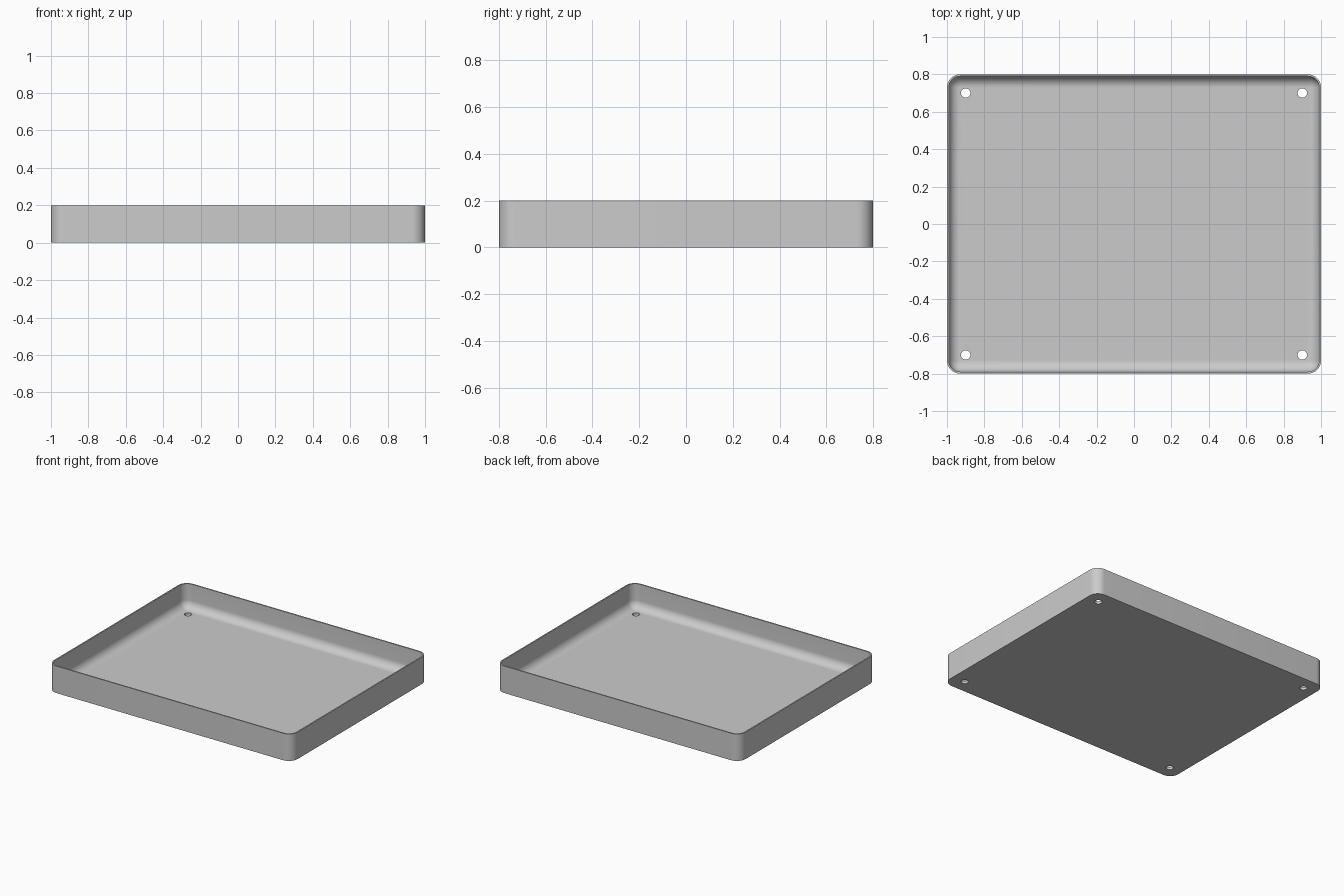
import bpy
import bmesh
from math import sin, cos, pi

cube = bpy.data.objects.get("Cube")
if cube:
    bpy.data.objects.remove(cube, do_unlink=True)

HALF_X, HALF_Y, HEIGHT = 1.0, 0.8, 0.2
CORNER = 0.07      # outer corner radius
WALL = 0.01        # wall thickness
FLOOR = 0.02       # floor thickness
FILLET = CORNER - WALL
STEPS = 12

grey = bpy.data.materials.new("light grey")
grey.use_nodes = True
colour = (0.6, 0.6, 0.6, 1)
grey.diffuse_color = colour
grey.node_tree.nodes["Principled BSDF"].inputs["Base Color"].default_value = colour


def ring(bm, inset, z):
    """Rounded rectangle of vertices, moved inward by inset."""
    r = CORNER - inset
    verts = []
    for k, (sx, sy) in enumerate(((1, 1), (-1, 1), (-1, -1), (1, -1))):
        for i in range(STEPS + 1):
            a = (k + i / STEPS) * pi / 2
            verts.append(bm.verts.new((sx * (HALF_X - CORNER) + r * cos(a),
                                       sy * (HALF_Y - CORNER) + r * sin(a), z)))
    return verts


# Tray: outer wall, rim, inner wall, rounded inner edge, floor
profile = [(0, 0), (0, HEIGHT), (WALL, HEIGHT)]
for i in range(STEPS + 1):
    a = i / STEPS * pi / 2
    profile.append((WALL + FILLET * (1 - cos(a)), FLOOR + FILLET * (1 - sin(a))))

bm = bmesh.new()
rings = [ring(bm, inset, z) for inset, z in profile]
for low, high in zip(rings, rings[1:]):
    n = len(low)
    for i in range(n):
        j = (i + 1) % n
        bm.faces.new((low[i], low[j], high[j], high[i]))
bm.faces.new(rings[0][::-1])
bm.faces.new(rings[-1])
bmesh.ops.remove_doubles(bm, verts=bm.verts, dist=0.0001)
bmesh.ops.recalc_face_normals(bm, faces=bm.faces)
mesh = bpy.data.meshes.new("tray")
bm.to_mesh(mesh)
bm.free()
tray = bpy.data.objects.new("tray", mesh)
bpy.context.collection.objects.link(tray)
mesh.materials.append(grey)

# Four screw holes through the floor
for sx in (-1, 1):
    for sy in (-1, 1):
        bpy.ops.mesh.primitive_cylinder_add(vertices=32, radius=0.025, depth=0.1,
                                            location=(sx * 0.9, sy * 0.7, 0))
        cutter = bpy.context.object
        cutter.name = "hole_cutter"
        cutter.hide_render = True
        cutter.data.materials.append(grey)
        cut = tray.modifiers.new("hole", "BOOLEAN")
        cut.operation = "DIFFERENCE"
        cut.solver = "EXACT"
        cut.object = cutter
        bpy.context.view_layer.objects.active = tray
        bpy.ops.object.modifier_apply(modifier=cut.name)
        bpy.data.objects.remove(cutter, do_unlink=True)

bpy.ops.object.select_all(action="DESELECT")
tray.select_set(True)
bpy.context.view_layer.objects.active = tray
bpy.ops.object.shade_smooth_by_angle()
